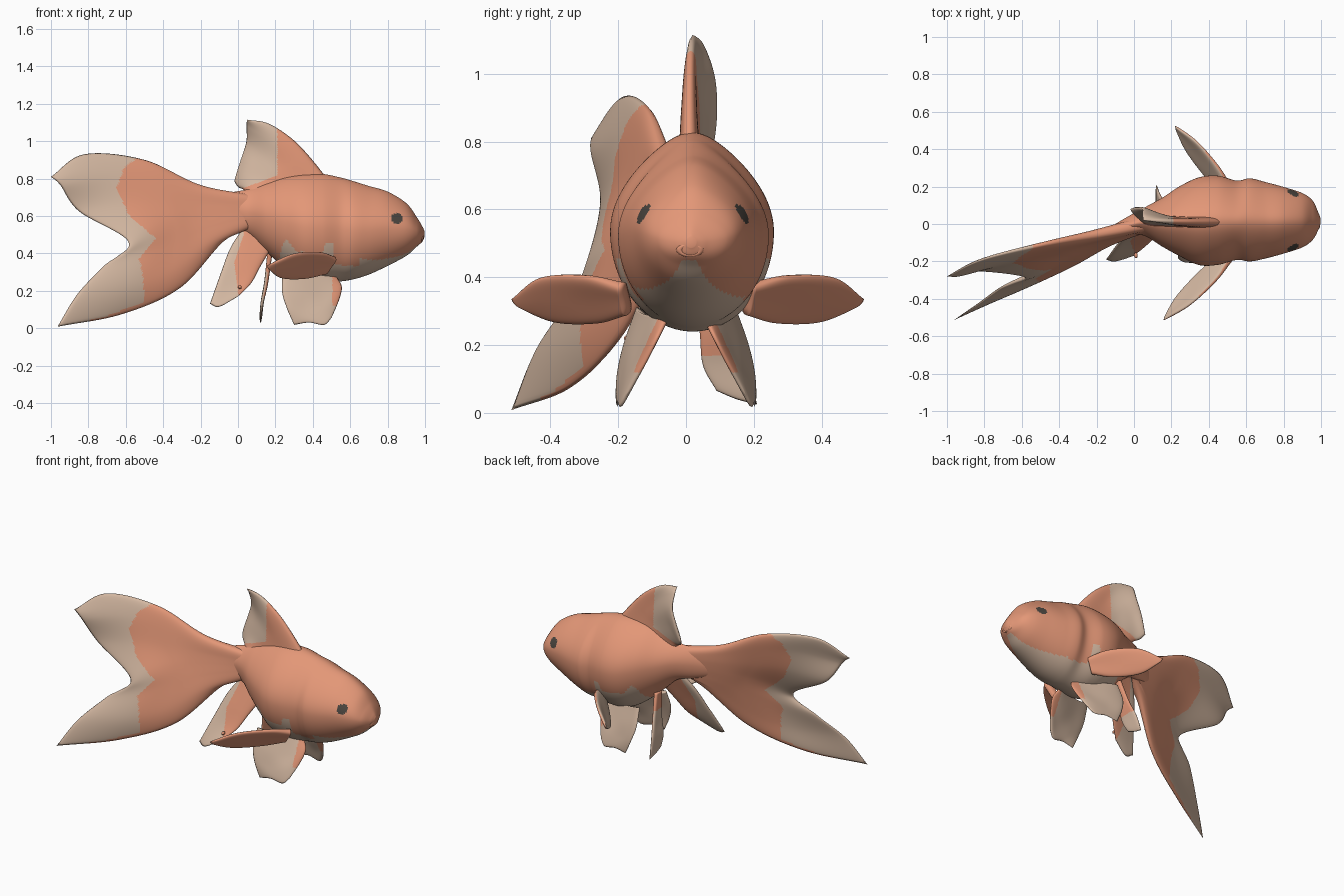
import bpy, bmesh, math
from mathutils import Vector

if "Cube" in bpy.data.objects:
    bpy.data.objects.remove(bpy.data.objects["Cube"])


def material(name, rgb):
    m = bpy.data.materials.new(name)
    m.diffuse_color = (*rgb, 1)
    m.use_nodes = True
    m.node_tree.nodes["Principled BSDF"].inputs["Base Color"].default_value = m.diffuse_color
    return m


ORANGE = material("orange scales", (0.77, 0.31, 0.185))
CREAM = material("cream fins", (0.66, 0.48, 0.36))
DARK = material("dark eye", (0.07, 0.06, 0.05))


def spline(pts, n):
    """n+1 samples of a Catmull-Rom curve through pts."""
    p = [Vector(q) for q in pts]
    p = [2 * p[0] - p[1]] + p + [2 * p[-1] - p[-2]]
    out = []
    for i in range(n + 1):
        f = i / n * (len(pts) - 1)
        k = min(int(f), len(pts) - 2)
        t = f - k
        a, b, c, d = p[k:k + 4]
        out.append(0.5 * (2 * b + (c - a) * t + (2 * a - 5 * b + 4 * c - d) * t ** 2
                          + (3 * b - a - 3 * c + d) * t ** 3))
    return out


def interp(v, table):
    if v <= table[0][0]:
        return table[0][1]
    for (a, fa), (b, fb) in zip(table, table[1:]):
        if v <= b:
            return fa + (fb - fa) * (v - a) / (b - a)
    return table[-1][1]


def finish(name, bm, colour):
    """Weld, orient, colour by rule (0 orange, 1 cream, 2 dark) and shade smooth."""
    bmesh.ops.remove_doubles(bm, verts=bm.verts, dist=1e-5)
    bmesh.ops.recalc_face_normals(bm, faces=bm.faces)
    bm.normal_update()
    for f in bm.faces:
        f.smooth = True
        f.material_index = int(colour(f.calc_center_median(), f.normal))
    me = bpy.data.meshes.new(name)
    bm.to_mesh(me)
    bm.free()
    for m in (ORANGE, CREAM, DARK):
        me.materials.append(m)
    bpy.context.collection.objects.link(bpy.data.objects.new(name, me))


def fin(name, rays, root, tip, colour, nu=56, nv=56):
    """Closed sheet through fin rays; half thickness runs from root to tip."""
    along = [spline(r, nu) for r in rays]
    grid = [spline([r[i] for r in along], nv) for i in range(nu + 1)]
    bm = bmesh.new()
    sides = ([], [])
    for i in range(nu + 1):
        u = i / nu
        rows = ([], [])
        for j in range(nv + 1):
            w = 2 * j / nv - 1
            du = grid[min(i + 1, nu)][j] - grid[max(i - 1, 0)][j]
            dv = grid[i][min(j + 1, nv)] - grid[i][max(j - 1, 0)]
            nrm = du.cross(dv).normalized()
            h = (root + (tip - root) * u ** 0.7) * math.sqrt(max(0, 1 - w ** 6)) * math.sqrt(1 - u ** 16)
            rows[0].append(bm.verts.new(grid[i][j] + nrm * h))
            rows[1].append(bm.verts.new(grid[i][j] - nrm * h))
        sides[0].append(rows[0])
        sides[1].append(rows[1])
    for s in sides:
        for i in range(nu):
            for j in range(nv):
                bm.faces.new((s[i][j], s[i + 1][j], s[i + 1][j + 1], s[i][j + 1]))
    for j in range(nv):  # root cap
        a, b = sides[0][0], sides[1][0]
        bm.faces.new((a[j], a[j + 1], b[j + 1], b[j]))
    finish(name, bm, colour)


# Body: stations of x, centre y, half width, top z, bottom z
stations = [(.997, .015, .015, .52, .487), (.985, .015, .048, .545, .462), (.955, .02, .105, .595, .435),
            (.90, .02, .145, .668, .387), (.80, .02, .178, .73, .333), (.70, .02, .205, .76, .287),
            (.62, .022, .222, .785, .262), (.55, .02, .212, .805, .25), (.45, .02, .238, .825, .24),
            (.35, .015, .235, .825, .255), (.25, .015, .19, .81, .32), (.15, .01, .13, .775, .41),
            (.05, .012, .073, .742, .50), (-.05, -.015, .045, .722, .525), (-.15, -.055, .024, .68, .55),
            (-.22, -.085, .004, .63, .59)]
NS, NK = 190, 120
axis = [spline([s[:3] for s in stations], NS), spline([(s[3], s[4], 0) for s in stations], NS)]
bm = bmesh.new()
rings = []
for (x, yc, hw), (top, bot, _) in zip(*axis):
    ring = []
    for k in range(NK):
        a = 2 * math.pi * k / NK
        s = math.sin(a)
        y = yc + hw * math.cos(a) * (1 - 0.35 * max(0, s) ** 2)
        ring.append(bm.verts.new((x, y, (top + bot) / 2 + (top - bot) / 2 * s)))
    rings.append(ring)
for r, q in zip(rings, rings[1:]):
    for k in range(NK):
        bm.faces.new((r[k], r[k - 1], q[k - 1], q[k]))
bm.faces.new(rings[0])
bm.faces.new(rings[-1])

belly_line = [(.2, .2), (.22, .38), (.24, .46), (.26, .475), (.31, .41), (.45, .40), (.47, .45),
              (.505, .46), (.515, .34), (.65, .33)]


def body_colour(p, n):
    if math.hypot(p.x - .85, p.z - .585) < .03:  # painted eyes
        return 2
    if p.x > 0.65:
        return p.z < 0.45 and abs(p.y - .01) < .03 + .45 * (.95 - p.x)
    return p.z < interp(p.x, belly_line)


finish("body", bm, body_colour)

# Forked tail fin, sweeping to one side
tail_rays = [
    [(.1, .012, .71), (-.2, -.05, .765), (-.5, -.11, .90), (-.82, -.19, .93), (-1, -.28, .81)],
    [(.1, .012, .68), (-.2, -.06, .72), (-.45, -.12, .80), (-.7, -.19, .82), (-.95, -.28, .765)],
    [(.1, .012, .655), (-.2, -.068, .66), (-.42, -.14, .68), (-.62, -.2, .67), (-.85, -.25, .625)],
    [(.1, .012, .63), (-.2, -.08, .60), (-.35, -.15, .57), (-.48, -.225, .52), (-.585, -.285, .46)],
    [(.1, .012, .605), (-.18, -.09, .53), (-.33, -.17, .46), (-.5, -.26, .39), (-.72, -.345, .33)],
    [(.1, .012, .58), (-.14, -.09, .47), (-.35, -.21, .31), (-.58, -.325, .22), (-.86, -.445, .18)],
    [(.1, .012, .55), (-.07, -.055, .47), (-.31, -.20, .215), (-.62, -.34, .075), (-.965, -.515, .008)]]
tail_edge = [(0, -.95), (.06, -.72), (.14, -.5), (.3, -.51), (.37, -.53), (.48, -.44), (.6, -.58),
             (.75, -.65), (.85, -.61), (.92, -.53)]
fin("tail_fin", tail_rays, .045, .013, lambda p, n: p.x < interp(p.z, tail_edge), 90, 90)

# Dorsal fin
fin("dorsal_fin", [
    [(.50, .01, .77), (.38, .01, .92), (.28, .012, 1.02), (.16, .015, 1.095), (.05, .018, 1.115)],
    [(.36, .01, .76), (.28, .01, .88), (.18, .018, 1.0), (.045, .05, 1.085)],
    [(.24, .01, .74), (.18, .02, .84), (.12, .045, .93), (.045, .08, 1.0)],
    [(.12, .01, .72), (.1, .03, .79), (.06, .055, .86), (.015, .088, .90)],
    [(.05, .015, .71), (.03, .03, .74), (0, .055, .755), (-.02, .08, .785)]],
    .034, .013, lambda p, n: p.x < .21 and p.z > .74 + .35 * p.x)

# Paired anal fins: one swept back, one turned across the body
fin("anal_fin_swept", [
    [(.03, 0, .54), (-.04, -.05, .43), (-.09, -.11, .30), (-.15, -.19, .13)],
    [(.10, 0, .50), (.03, -.06, .38), (-.03, -.12, .25), (-.10, -.2, .115)],
    [(.18, -.01, .43), (.12, -.06, .33), (.07, -.11, .24), (0, -.17, .17)]],
    .02, .008, lambda p, n: p.x < interp(p.z, [(.1, .0), (.2, .0), (.35, -.02), (.5, .03)]))
fin("anal_fin_turned", [
    [(.17, .02, .40), (.15, .04, .24), (.13, .05, .14), (.12, .09, .065)],
    [(.17, .05, .40), (.15, .09, .24), (.13, .12, .14), (.12, .15, .04)],
    [(.17, .08, .40), (.15, .13, .25), (.13, .175, .14), (.12, .21, .025)]],
    .014, .007, lambda p, n: p.z < .17 or (n.x < 0 and p.z < .3))

# Pelvic and pectoral fins, mirrored to both sides
pelvic = [
    [(.24, -.14, .31), (.235, -.18, .20), (.26, -.20, .11), (.30, -.203, .018)],
    [(.34, -.12, .29), (.34, -.16, .19), (.35, -.185, .10), (.38, -.20, .03)],
    [(.44, -.09, .28), (.45, -.13, .18), (.46, -.165, .10), (.46, -.193, .018)],
    [(.53, -.06, .27), (.555, -.085, .22), (.54, -.12, .15), (.50, -.175, .055)]]
pectoral = [
    [(.52, -.19, .38), (.44, -.30, .405), (.30, -.43, .398), (.155, -.515, .335)],
    [(.49, -.18, .34), (.39, -.28, .335), (.27, -.405, .33), (.158, -.51, .325)],
    [(.46, -.17, .29), (.35, -.258, .265), (.23, -.385, .268), (.163, -.50, .315)]]
for side, label, reach in ((-1, "left", .82), (1, "right", 1)):
    fin("pelvic_fin_" + label, [[(x, y * side, z) for x, y, z in r] for r in pelvic],
        .016, .008, lambda p, n: not (p.x > .505 and p.z > .12))
    wide = 1 if side > 0 else 1.02
    fin("pectoral_fin_" + label,
        [[(.5 + (x - .5) * reach, y * side * wide, z) for x, y, z in r] for r in pectoral],
        .022, .009, lambda p, n: n.x < 0)

# Loose scale by the anal fin
bpy.ops.mesh.primitive_uv_sphere_add(segments=16, ring_count=10, location=(.01, -.168, .22))
scale = bpy.context.object
scale.name = "loose_scale"
scale.scale = (.01, .015, .01)
scale.data.materials.append(ORANGE)
bpy.ops.object.shade_smooth()

# Lips
bpy.ops.mesh.primitive_torus_add(major_radius=.03, minor_radius=.012, major_segments=28, minor_segments=10,
                                 location=(.98, .012, .482), rotation=(0, math.pi / 2 + .25, 0))
lips = bpy.context.object
lips.name = "lips"
lips.scale = (.55, 1, 1)
lips.data.materials.append(ORANGE)
bpy.ops.object.shade_smooth()
